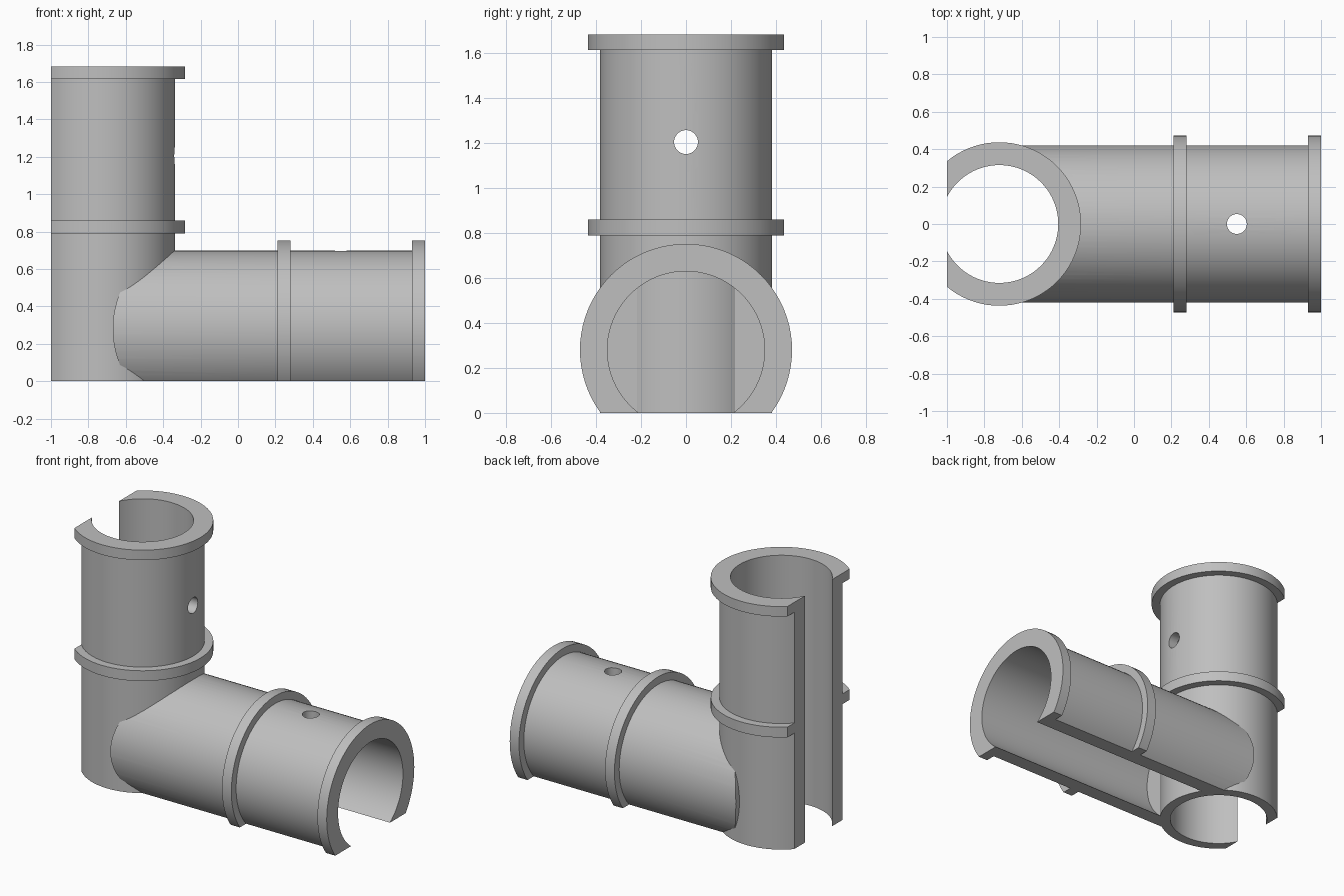
import bpy, bmesh, math
from mathutils import Matrix, Vector

SEGMENTS = 80
UP_X, SIDE_Z = -0.72, 0.28          # axis positions of the two pipes
UP_R, UP_BORE, UP_COLLAR = 0.383, 0.315, 0.437
SIDE_R, SIDE_BORE, SIDE_COLLAR = 0.42, 0.35, 0.472
HOLE_R = 0.053

cube = bpy.data.objects.get("Cube")
if cube:
    bpy.data.objects.remove(cube, do_unlink=True)

grey = bpy.data.materials.new("light grey")
grey.use_nodes = True
colour = (0.52, 0.52, 0.52, 1)
grey.diffuse_color = colour
grey.node_tree.nodes["Principled BSDF"].inputs["Base Color"].default_value = colour


def finish(name, bm):
    bmesh.ops.recalc_face_normals(bm, faces=bm.faces)
    mesh = bpy.data.meshes.new(name)
    bm.to_mesh(mesh)
    bm.free()
    mesh.materials.append(grey)
    obj = bpy.data.objects.new(name, mesh)
    bpy.context.collection.objects.link(obj)
    return obj


def lathe(name, profile, matrix):
    """Revolve a closed (radius, height) profile about z, then place it."""
    bm = bmesh.new()
    verts = [bm.verts.new((r, 0, h)) for r, h in profile]
    edges = [bm.edges.new((a, b)) for a, b in zip(verts, verts[1:] + verts[:1])]
    bmesh.ops.spin(bm, geom=verts + edges, axis=(0, 0, 1), cent=(0, 0, 0),
                   angle=math.tau, steps=SEGMENTS, use_merge=True)
    bmesh.ops.remove_doubles(bm, verts=bm.verts, dist=1e-5)
    bmesh.ops.transform(bm, matrix=matrix, verts=bm.verts)
    return finish(name, bm)


def cylinder(name, radius, low, high, matrix):
    bm = bmesh.new()
    bmesh.ops.create_cone(bm, cap_ends=True, segments=SEGMENTS, radius1=radius,
                          radius2=radius, depth=high - low,
                          matrix=matrix @ Matrix.Translation((0, 0, (low + high) / 2)))
    return finish(name, bm)


def prism(name, outline):
    """Extrude an (x, z) outline across y."""
    bm = bmesh.new()
    face = bm.faces.new([bm.verts.new((x, -1, z)) for x, z in outline])
    new = bmesh.ops.extrude_face_region(bm, geom=[face])["geom"]
    bmesh.ops.translate(bm, vec=Vector((0, 2, 0)),
                        verts=[v for v in new if isinstance(v, bmesh.types.BMVert)])
    return finish(name, bm)


def carve(obj, cutter, operation="DIFFERENCE"):
    cutter.hide_render = True
    mod = obj.modifiers.new("carve", "BOOLEAN")
    mod.operation, mod.object, mod.solver = operation, cutter, "EXACT"
    bpy.ops.object.select_all(action="DESELECT")
    bpy.context.view_layer.objects.active = obj
    obj.select_set(True)
    bpy.ops.object.modifier_apply(modifier=mod.name)
    bpy.data.objects.remove(cutter, do_unlink=True)


def collars(radius, collar, spans):
    """Outer profile points with a raised band over each span."""
    return [p for lo, hi in spans
            for p in ((radius, lo), (collar, lo), (collar, hi), (radius, hi))]


up_axis = Matrix.Translation((UP_X, 0, 0))
side_axis = Matrix.Translation((0, 0, SIDE_Z)) @ Matrix.Rotation(math.pi / 2, 4, "Y")

# Upright pipe with two collars, sliced flat along its outer side
outer = collars(UP_R, UP_COLLAR, [(0.79, 0.86), (1.615, 1.683)])[:-1]
upright = lathe("upright_pipe",
                [(UP_BORE, 0), (UP_R, 0)] + outer + [(UP_BORE, 1.683)], up_axis)
carve(upright, prism("slice", [(-1, -1), (0.5, -1), (0.5, 2), (-1, 2)]), "INTERSECT")
carve(upright, cylinder("pin_hole", HOLE_R, UP_X, 0,
                        Matrix.Translation((0, 0, 1.205))
                        @ Matrix.Rotation(math.pi / 2, 4, "Y")))

# Side pipe, its bore closed by the upright's wall
outer = collars(SIDE_R, SIDE_COLLAR, [(0.21, 0.28), (0.93, 1.0)])[:-1]
bore_end = UP_X + UP_BORE
side = lathe("side_pipe",
             [(0, UP_X), (SIDE_R, UP_X)] + outer
             + [(SIDE_BORE, 1.0), (SIDE_BORE, bore_end), (0, bore_end)], side_axis)

# Flat underside and rounded inner end
end_r = 0.5
start = -math.asin(SIDE_Z / end_r)
arc = [start + (math.pi / 2 - start) * i / 24 for i in range(25)]
outline = [(-0.17 - end_r * math.cos(a), SIDE_Z + end_r * math.sin(a)) for a in arc]
carve(side, prism("end_shape", outline + [(1.2, SIDE_Z + end_r), (1.2, 0)]), "INTERSECT")
carve(side, cylinder("upright_core", UP_R, -0.5, 2, up_axis))
carve(side, cylinder("pin_hole", HOLE_R, SIDE_Z, 1, Matrix.Translation((0.55, 0, 0))))

# Smooth barrels with crisp rims
for obj in (upright, side):
    bpy.ops.object.select_all(action="DESELECT")
    bpy.context.view_layer.objects.active = obj
    obj.select_set(True)
    bpy.ops.object.shade_smooth_by_angle(angle=math.radians(25))
